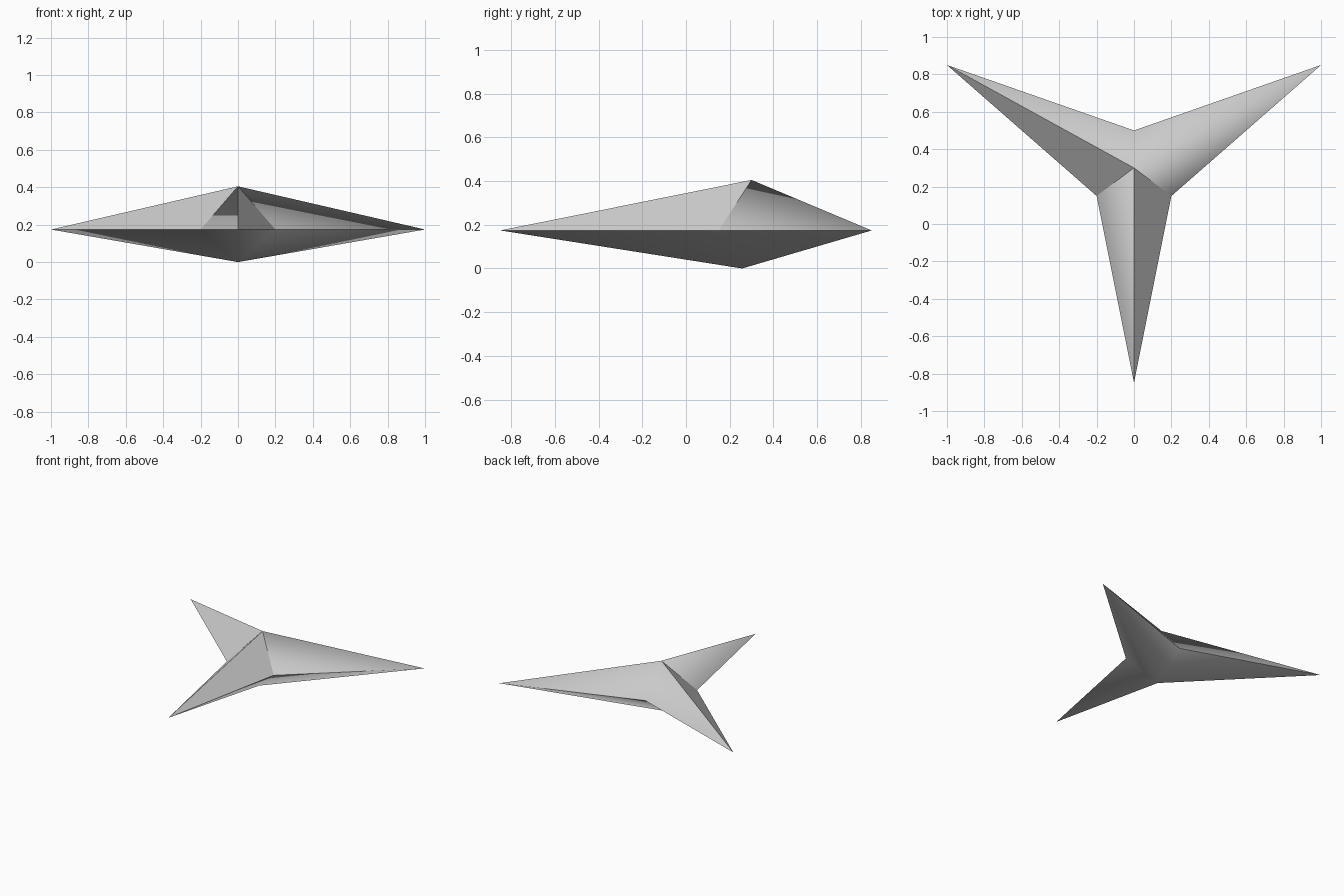
import bpy
from mathutils import Vector

cube = bpy.data.objects.get("Cube")
if cube:
    bpy.data.objects.remove(cube, do_unlink=True)

# Single grey material
grey = bpy.data.materials.new("light_grey")
grey.use_nodes = True
colour = (0.6, 0.6, 0.6, 1)
grey.diffuse_color = colour
grey.node_tree.nodes["Principled BSDF"].inputs["Base Color"].default_value = colour

# Three-pointed rim, counter-clockwise from the front tip
RIM_Z = 0.174
half = [(0, -0.85), (0.2, 0.15), (1, 0.85), (0, 0.5)]
outline = half + [(-x, y) for x, y in half[2:0:-1]]
rim = [Vector((x, y, RIM_Z)) for x, y in outline]


def star_half(name, apex, flat=()):
    """Fan of facets from the rim to an apex; listed facets stay flat."""
    n = len(rim)
    up = apex[2] > RIM_Z
    faces = []
    for i in range(n):
        j = (i + 1) % n
        faces.append((i, j, n) if up else (j, i, n))
    mesh = bpy.data.meshes.new(name)
    mesh.from_pydata(rim + [Vector(apex)], [], faces)
    mesh.update()
    mesh.materials.append(grey)

    # Soft facets share one averaged normal at each corner
    soft = [Vector() for _ in mesh.vertices]
    for p in mesh.polygons:
        p.use_smooth = True
        if p.index not in flat:
            for v in p.vertices:
                soft[v] += p.normal
    normals = []
    for p in mesh.polygons:
        for v in p.vertices:
            normal = p.normal if p.index in flat else soft[v].normalized()
            normals.append(normal.copy())
    if flat:
        for e in mesh.edges:
            e.use_edge_sharp = True
    mesh.normals_split_custom_set(normals)

    obj = bpy.data.objects.new(name, mesh)
    bpy.context.collection.objects.link(obj)
    return obj


# Upper and lower halves of the star
star_half("upper_star", (0, 0.3, 0.405), flat=(0, 4))
star_half("lower_star", (0, 0.257, 0))
